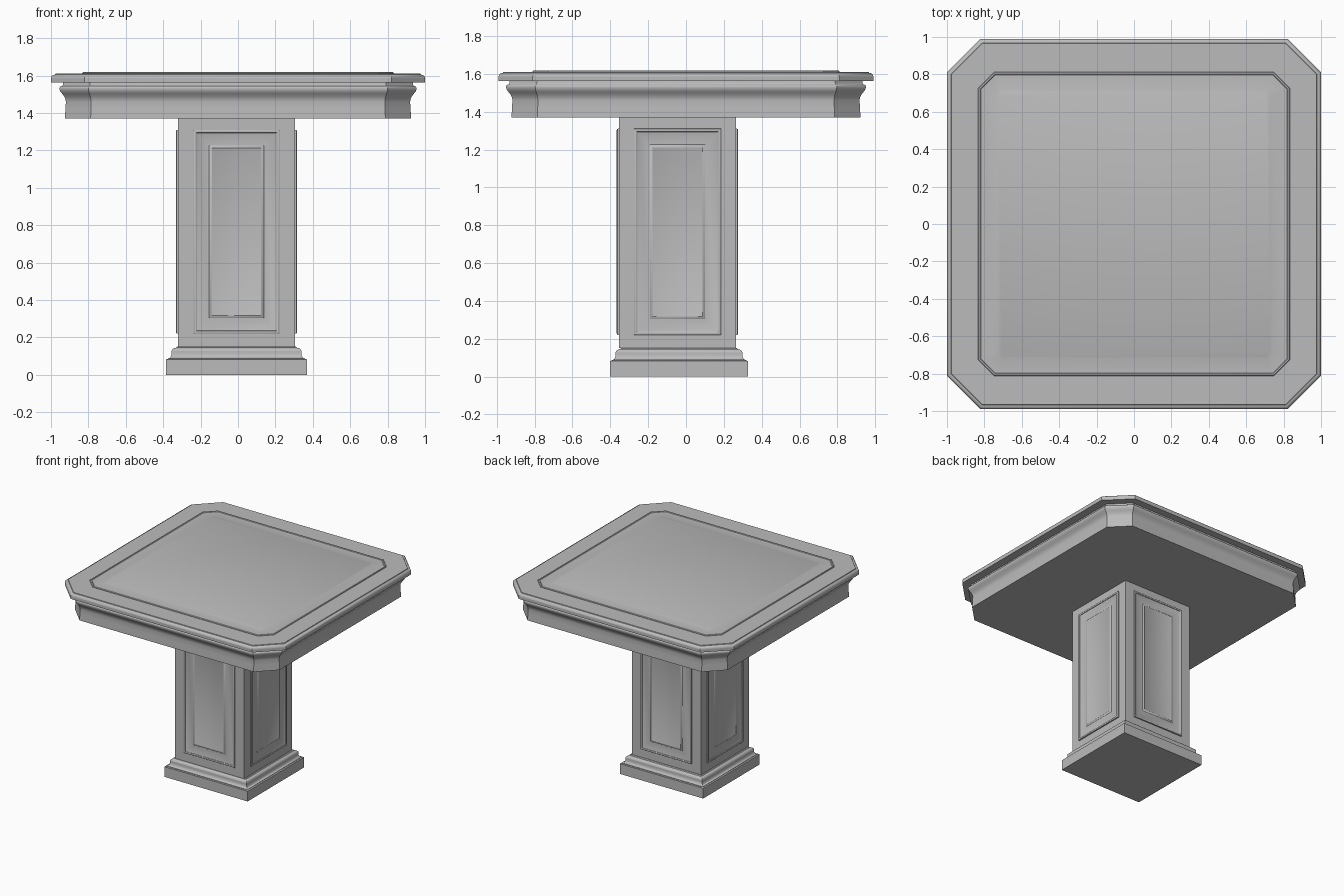
import bpy, bmesh, math
from mathutils import Matrix, Vector

cube = bpy.data.objects.get("Cube")
if cube:
    bpy.data.objects.remove(cube, do_unlink=True)

stone = bpy.data.materials.new("warm grey")
stone.use_nodes = True
GREY = (0.5, 0.5, 0.5, 1)
stone.diffuse_color = GREY
stone.node_tree.nodes["Principled BSDF"].inputs["Base Color"].default_value = GREY


def ring(hx, hy, cut):
    """Corners of a rectangle, with cut corners when cut > 0."""
    if cut <= 0:
        return [(hx, -hy), (hx, hy), (-hx, hy), (-hx, -hy)]
    return [(hx - cut, -hy), (hx, -hy + cut), (hx, hy - cut), (hx - cut, hy),
            (-hx + cut, hy), (-hx, hy - cut), (-hx, -hy + cut), (-hx + cut, -hy)]


def moulding(name, hx, hy, cut, profile, place=Matrix(), bottom=True):
    """Stack mitred rings; each profile point is (inset, height)."""
    bm = bmesh.new()
    rings = []
    for inset, z in profile:
        # cut shrinks so the diagonal sides are offset by the same distance
        c = cut - inset * (2 - math.sqrt(2)) if cut else 0
        rings.append([bm.verts.new((x, y, z)) for x, y in ring(hx - inset, hy - inset, c)])
    n = len(rings[0])
    for low, high in zip(rings, rings[1:]):
        for i in range(n):
            j = (i + 1) % n
            bm.faces.new((low[i], low[j], high[j], high[i]))
    bm.faces.new(rings[-1])
    if bottom:
        bm.faces.new(rings[0][::-1])
    bm.transform(place)
    mesh = bpy.data.meshes.new(name)
    bm.to_mesh(mesh)
    bm.free()
    obj = bpy.data.objects.new(name, mesh)
    bpy.context.collection.objects.link(obj)
    mesh.materials.append(stone)
    bpy.ops.object.select_all(action='DESELECT')
    obj.select_set(True)
    bpy.context.view_layer.objects.active = obj
    bpy.ops.object.shade_smooth_by_angle(angle=math.radians(32))
    return obj


def arc(cx, cz, rx, rz, start, end, steps=6):
    """Elliptical run of profile points."""
    angles = [math.radians(start + (end - start) * i / steps) for i in range(steps + 1)]
    return [(cx + rx * math.cos(a), cz + rz * math.sin(a)) for a in angles]


# Plinth with stepped moulding
moulding("plinth", 0.377, 0.365, 0,
         [(0, 0), (0, 0.083), (0.012, 0.085)]
         + arc(0.012, 0.115, 0.018, 0.027, -90, 0, 4)
         + [(0.03, 0.128)] + arc(0.055, 0.128, 0.025, 0.017, 180, 90, 4)
         + [(0.06, 0.152)],
         Matrix.Translation((-0.008, -0.037, 0)))

# Square column
COL = Vector((-0.008, -0.045, 0))
moulding("column", 0.312, 0.309, 0, [(0, 0.15), (0, 1.375)], Matrix.Translation(COL))

# Framed, raised panel on each column side
panel_profile = ([(0, -0.002), (0, 0.006)] + arc(0.008, 0.006, 0.008, 0.006, 180, 0, 6)
                 + [(0.02, 0.004), (0.025, 0.002), (0.084, 0.002),
                    (0.086, 0.004), (0.098, 0.009), (0.1, 0.008)])
for k, side in enumerate(("front", "right_hand", "back", "left_hand")):
    reach = 0.312 if k % 2 else 0.309
    place = (Matrix.Translation(COL) @ Matrix.Rotation(-k * math.pi / 2, 4, 'Z')
             @ Matrix.Translation((0, -reach, 0.765))
             @ Matrix.Rotation(math.pi / 2, 4, 'X'))
    moulding(side + "_panel", 0.23, 0.545, 0, panel_profile, place, bottom=False)

# Apron with cove below the top
moulding("apron", 0.955, 0.952, 0.155,
         [(0.03, 1.37), (0.032, 1.42)]
         + [(0.035, 1.46), (0.032, 1.475), (0.025, 1.49), (0.014, 1.504), (0.005, 1.515)]
         + arc(0.016, 1.53, 0.016, 0.015, 180, 90, 4)
         + [(0.02, 1.552), (0.02, 1.568)])

# Table slab with rounded upper edge
moulding("table_slab", 1.0, 0.99, 0.18,
         [(0, 1.563), (0, 1.586)]
         + arc(0.022, 1.586, 0.022, 0.019, 180, 90, 5)
         + [(0.024, 1.61), (0.033, 1.61)])

# Raised border and field on the table top
moulding("table_border", 0.833, 0.812, 0.085,
         [(0, 1.608), (0, 1.614), (0.004, 1.618), (0.012, 1.618), (0.016, 1.614),
          (0.096, 1.614), (0.104, 1.617)], bottom=False)
